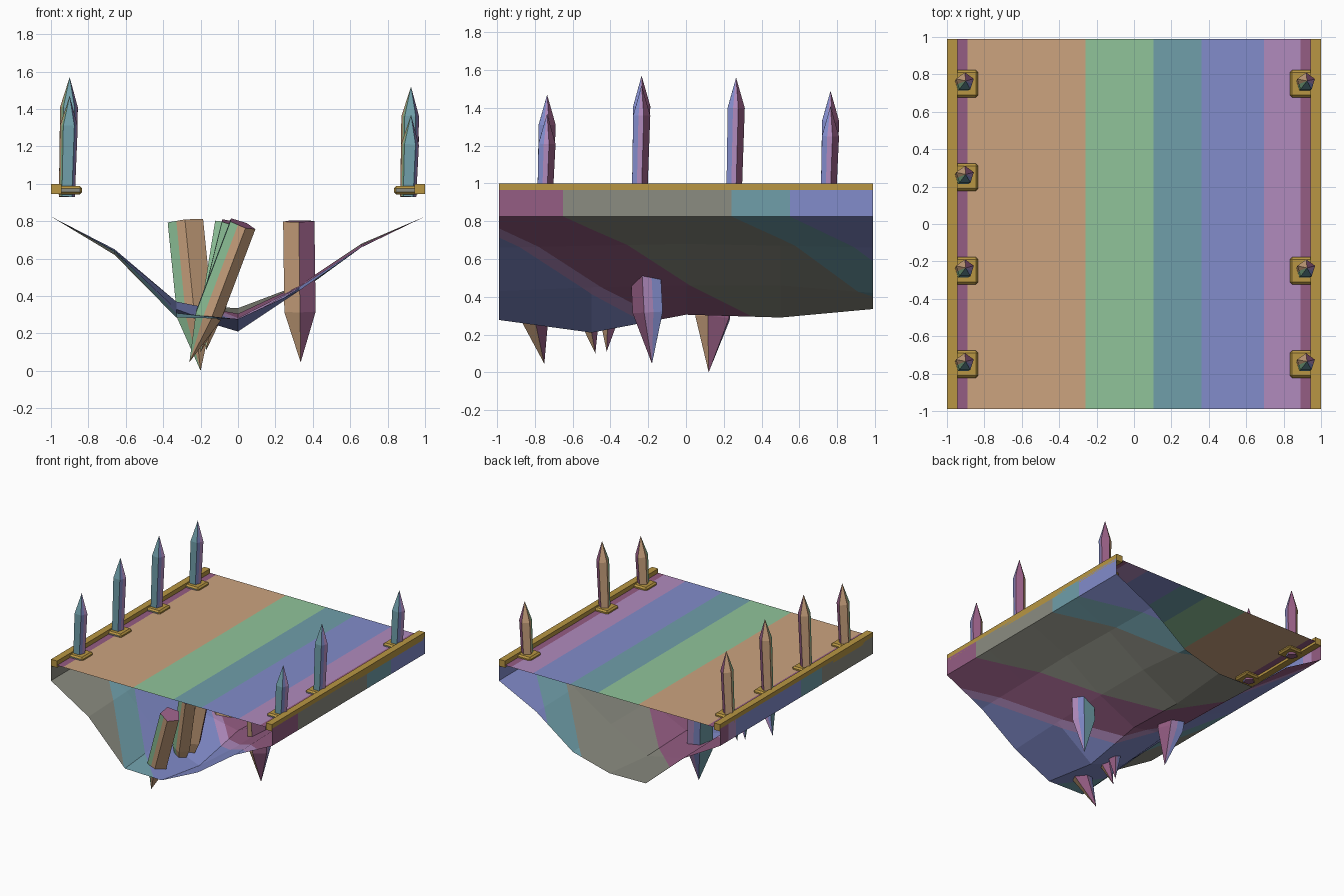
import bpy, bmesh, math
from mathutils import Vector

if "Cube" in bpy.data.objects:
    bpy.data.objects.remove(bpy.data.objects["Cube"])


def srgb(h):
    c = [int(h[i:i + 2], 16) / 255 for i in (0, 2, 4)]
    return [x / 12.92 if x < 0.04045 else ((x + 0.055) / 1.055) ** 2.4 for x in c] + [1]


PALETTE = {"orange": "CCA47F", "green": "90C49A", "teal": "709FAA", "blue": "828CCB",
           "lilac": "B18BBE", "magenta": "955D83", "grey": "8B8C81", "gold": "B89643"}
NAMES = list(PALETTE)
MATS = []
for n, h in PALETTE.items():
    m = bpy.data.materials.new(n)
    m.diffuse_color = srgb(h)
    m.use_nodes = True
    m.node_tree.nodes["Principled BSDF"].inputs["Base Color"].default_value = m.diffuse_color
    MATS.append(m)


def finish(bm, name):
    me = bpy.data.meshes.new(name)
    bm.to_mesh(me)
    bm.free()
    for m in MATS:
        me.materials.append(m)
    ob = bpy.data.objects.new(name, me)
    bpy.context.collection.objects.link(ob)
    return ob


def grid(bm, rows):
    vs = [[bm.verts.new(p) for p in r] for r in rows]
    for a, b in zip(vs, vs[1:]):
        for i in range(len(a) - 1):
            bm.faces.new((a[i], a[i + 1], b[i + 1], b[i]))


def paint_bands(bm, direction, cuts, colours):
    """Cut the mesh across a direction and give each band its colour."""
    d = Vector(direction)
    for c in cuts:
        bmesh.ops.bisect_plane(bm, geom=bm.verts[:] + bm.edges[:] + bm.faces[:],
                               plane_co=d * c / d.length_squared, plane_no=d)
    for f in bm.faces:
        s = f.calc_center_median().dot(d)
        f.material_index = NAMES.index(colours[sum(s > c for c in cuts)])


def box(bm, lo, hi):
    r = bmesh.ops.create_cube(bm, size=1)
    for v in r["verts"]:
        v.co = [(a + b) / 2 + c * (b - a) for a, b, c in zip(lo, hi, v.co)]


# deck: a thin striped sheet
DECK = 0.965
bm = bmesh.new()
grid(bm, [[(-1, y, DECK), (1, y, DECK)] for y in (-0.99, 0.99)])
paint_bands(bm, (1, 0, 0), [-0.89, -0.26, 0.105, 0.36, 0.695, 0.89],
            ["magenta", "orange", "green", "teal", "blue", "lilac", "magenta"])
finish(bm, "deck")

# faceted hull with side walls, open at both ends
XS = (-0.66, -0.33, 0, 0.33, 0.66)
DEPTH = {-0.99: (0.62, 0.285, 0.277, 0.43, 0.66), -0.5: (0.64, 0.33, 0.21, 0.45, 0.67),
         0: (0.65, 0.37, 0.305, 0.46, 0.68), 0.5: (0.64, 0.36, 0.29, 0.46, 0.67),
         0.99: (0.63, 0.34, 0.335, 0.42, 0.66)}
bm = bmesh.new()
grid(bm, [[(-1, y, DECK), (-1, y, 0.825)] + [(x, y, z) for x, z in zip(XS, zs)]
          + [(1, y, 0.825), (1, y, DECK)] for y, zs in DEPTH.items()])
paint_bands(bm, (1, 1, 0), [-1.33, -1.06, -0.22, -0.12, 0.35, 1.24, 1.55],
            ["grey", "teal", "blue", "lilac", "magenta", "grey", "teal", "blue"])
bmesh.ops.recalc_face_normals(bm, faces=bm.faces[:])
finish(bm, "hull")

# gold side rails
for side, name in ((-1, "left"), (1, "right")):
    bm = bmesh.new()
    xs = sorted((side * 0.945, side))
    box(bm, (xs[0], -0.99, 0.945), (xs[1], 0.99, 1.0))
    for f in bm.faces:
        f.material_index = NAMES.index("gold")
    finish(bm, name + "_rail")

# colours around a crystal, in half-face steps from the front face
AROUND = ["teal", "teal", "blue", "lilac", "magenta", "magenta",
          "orange", "orange", "orange", "green"]


def crystal(name, base, tip, r, shoulder, yaw=0.0, base_scale=1.0):
    base, tip = Vector(base), Vector(tip)
    flip = -1 if tip.z < base.z else 1
    axis = tip - base
    rot = Vector((0, 0, 1)).rotation_difference((axis * flip).normalized())
    ring = []
    for i in range(10):
        a = math.radians(-126 + 36 * i)
        k = r if i % 2 == 0 else r * math.cos(math.radians(36))
        a = flip * a + math.radians(yaw)
        ring.append(Vector((k * math.cos(a), k * math.sin(a), 0)))
    bm = bmesh.new()
    low = [bm.verts.new(base + rot @ (p * base_scale)) for p in ring]
    mid = [bm.verts.new(base + axis * shoulder + rot @ p) for p in ring]
    top = bm.verts.new(tip)
    for i in range(10):
        j = (i + 1) % 10
        c = NAMES.index(AROUND[i])
        bm.faces.new((low[i], low[j], mid[j], mid[i])).material_index = c
        bm.faces.new((mid[i], mid[j], top)).material_index = c
    bm.faces.new(low).material_index = NAMES.index("magenta")
    bmesh.ops.recalc_face_normals(bm, faces=bm.faces[:])
    finish(bm, name)


# crystal posts standing in square gold sockets
POSTS = [(-1, -0.75, 1.47), (-1, -0.25, 1.57), (-1, 0.25, 1.56), (-1, 0.75, 1.49),
         (1, -0.75, 1.37), (1, -0.25, 1.52), (1, 0.75, 1.41)]
for n, (side, y, h) in enumerate(POSTS, 1):
    x = -0.915 if side < 0 else 0.91
    crystal(f"post_crystal_{n}", (x, y, 0.93), (x + 0.015, y + 0.015, h), 0.05,
            1 - 0.16 / (h - 0.93), base_scale=0.9)
    bm = bmesh.new()
    cx = side * 0.902
    box(bm, (cx - 0.068, y - 0.073, 0.943), (cx + 0.068, y + 0.073, 0.988))
    bmesh.ops.bevel(bm, geom=bm.edges[:], offset=0.012, segments=1, affect="EDGES")
    for f in bm.faces:
        f.material_index = NAMES.index("grey" if f.normal.y < -0.9 else "gold")
    finish(bm, f"post_socket_{n}")

# crystals hanging through the hull
HANGING = [((0.325, -0.22, 0.8), (0.335, -0.18, 0.045), 0.088, 0.64, 0),
           ((-0.28, 0.2, 0.8), (-0.2, 0.12, 0.0), 0.1, 0.64, 70),
           ((0.02, -0.9, 0.785), (-0.26, -0.75, 0.045), 0.078, 0.66, 90),
           ((-0.03, -0.6, 0.79), (-0.2, -0.48, 0.1), 0.07, 0.66, 90),
           ((-0.06, -0.36, 0.79), (-0.17, -0.42, 0.11), 0.07, 0.66, 80)]
for n, (b, t, r, s, yaw) in enumerate(HANGING, 1):
    crystal(f"hanging_crystal_{n}", b, t, r, s, yaw)
